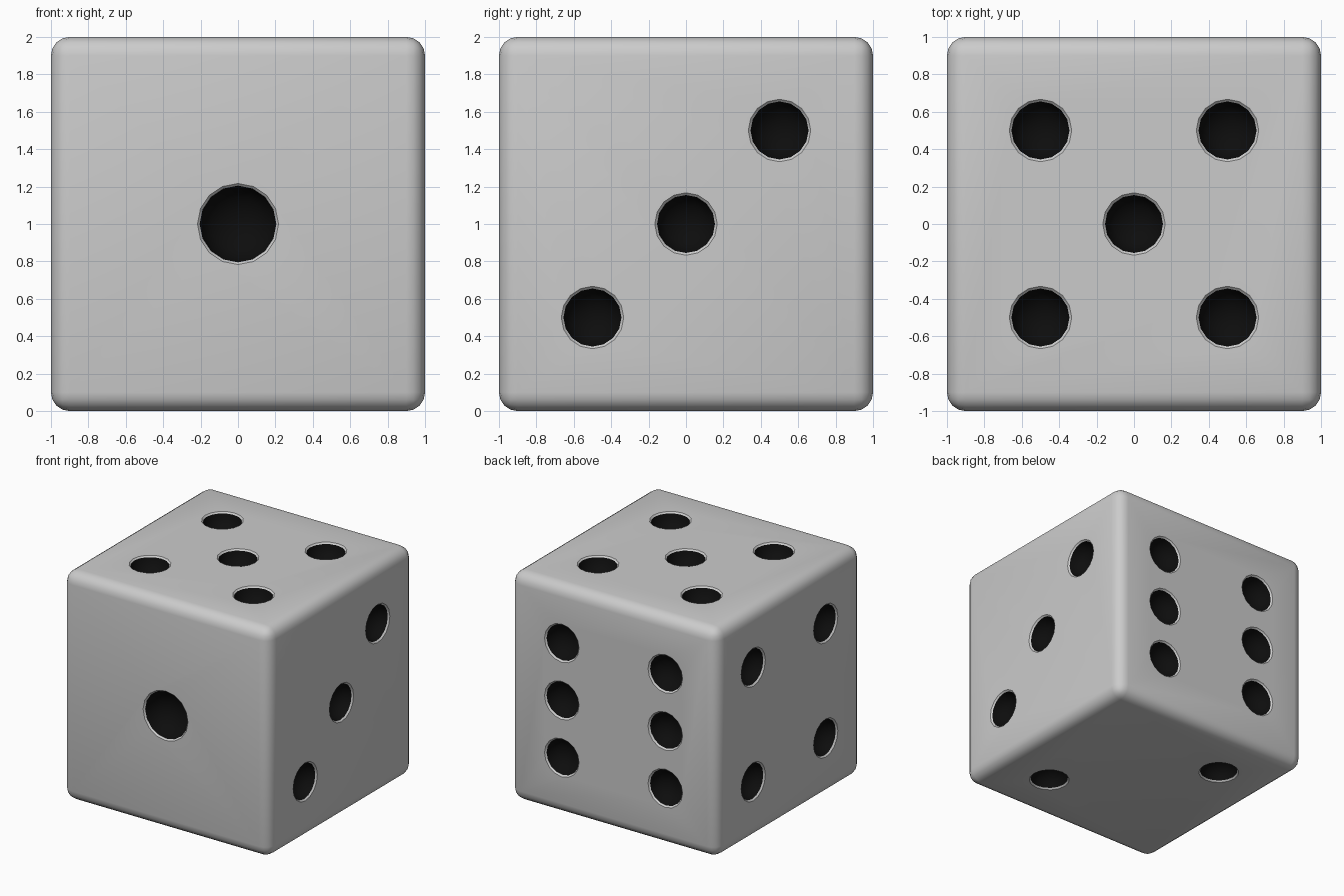
import bpy, bmesh
from math import sin, cos, pi, radians
from mathutils import Vector, Matrix

if "Cube" in bpy.data.objects:
    bpy.data.objects.remove(bpy.data.objects["Cube"])

black = bpy.data.materials.new("pip_black")
black.diffuse_color = (0.004, 0.004, 0.004, 1)
black.use_nodes = True
black.node_tree.nodes["Principled BSDF"].inputs["Base Color"].default_value = black.diffuse_color


def finish(bm, name):
    bmesh.ops.recalc_face_normals(bm, faces=bm.faces)
    me = bpy.data.meshes.new(name)
    bm.to_mesh(me)
    bm.free()
    me.materials.append(None)
    me.materials.append(black)
    ob = bpy.data.objects.new(name, me)
    bpy.context.collection.objects.link(ob)
    return ob


def add_pip(bm, matrix, r, sides=16):
    # Lathed plug: narrow grey chamfer, then a black spherical bowl
    lip = 0.012
    prof = [(r + lip, 0.06), (r + lip, 0), (r, -lip)]
    prof += [(r * cos(a), -lip - 0.8 * r * sin(a)) for a in (pi / 8, pi / 4, 3 * pi / 8)]
    rings = [[bm.verts.new(matrix @ Vector((rad * cos(2 * pi * i / sides),
                                           rad * sin(2 * pi * i / sides), h)))
              for i in range(sides)] for rad, h in prof]
    for k in range(len(rings) - 1):
        for i in range(sides):
            j = (i + 1) % sides
            f = bm.faces.new((rings[k][i], rings[k][j], rings[k + 1][j], rings[k + 1][i]))
            f.material_index = 1 if k >= 2 else 0
    bm.faces.new(rings[0])
    tip = bm.verts.new(matrix @ Vector((0, 0, -lip - 0.8 * r)))
    for i in range(sides):
        f = bm.faces.new((rings[-1][i], rings[-1][(i + 1) % sides], tip))
        f.material_index = 1


# Rounded die body
bm = bmesh.new()
bmesh.ops.create_cube(bm, size=2, matrix=Matrix.Translation((0, 0, 1)))
bmesh.ops.bevel(bm, geom=bm.edges[:], offset=0.1, segments=4, profile=0.5, affect='EDGES')
die = finish(bm, "die_body")

# Pip layouts per face: normal, horizontal axis, pip positions
corners = [(-.5, -.5), (.5, -.5), (-.5, .5), (.5, .5)]
X, Y, Z = Vector((1, 0, 0)), Vector((0, 1, 0)), Vector((0, 0, 1))
faces = [
    (-Y, X, [(0, 0)]),
    (-Z, X, [(.5, .5), (-.5, -.5)]),
    (X, Y, [(-.5, -.5), (0, 0), (.5, .5)]),
    (-X, -Y, corners),
    (Z, X, corners + [(0, 0)]),
    (Y, -X, corners + [(-.5, 0), (.5, 0)]),
]
bm = bmesh.new()
for n, u, spots in faces:
    v = n.cross(u)
    rot = Matrix((u, v, n)).transposed().to_4x4()
    for a, b in spots:
        pos = Z + n + u * a + v * b
        add_pip(bm, Matrix.Translation(pos) @ rot, 0.205 if len(spots) == 1 else 0.155)
cutter = finish(bm, "pip_cutter")
cutter.hide_render = True
cutter.hide_viewport = True

# Recess the pips into the body
mod = die.modifiers.new("pips", 'BOOLEAN')
mod.operation = 'DIFFERENCE'
mod.solver = 'EXACT'
mod.object = cutter
bpy.context.view_layer.objects.active = die
die.select_set(True)
bpy.ops.object.modifier_apply(modifier=mod.name)
bpy.ops.object.shade_smooth_by_angle(angle=radians(30))
bpy.data.objects.remove(cutter)
